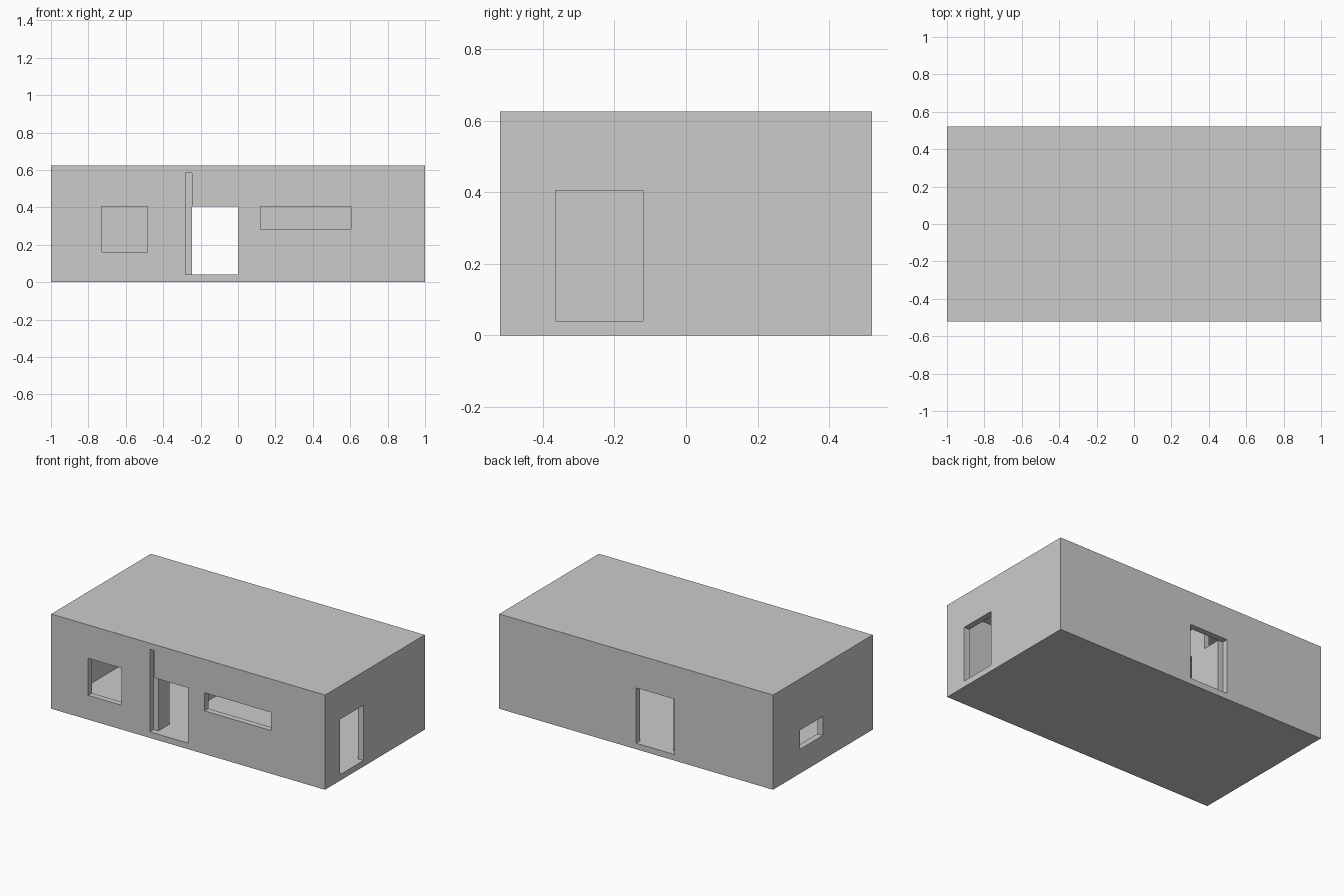
import bpy

if "Cube" in bpy.data.objects:
    bpy.data.objects.remove(bpy.data.objects["Cube"])

T = 0.04                      # wall thickness
X, Y, H = 1.0, 0.52, 0.625    # outer half sizes and height
CEIL = 0.585
HEAD = 0.405                  # shared door and window head height


def box(name, x0, x1, y0, y1, z0, z1):
    """Axis-aligned box from its limits."""
    bpy.ops.mesh.primitive_cube_add(
        size=1, location=((x0 + x1) / 2, (y0 + y1) / 2, (z0 + z1) / 2))
    ob = bpy.context.object
    ob.name = name
    ob.scale = (x1 - x0, y1 - y0, z1 - z0)
    bpy.ops.object.transform_apply(location=True, rotation=True, scale=True)
    return ob


def cut(target, name, *limits):
    """Cut a box-shaped opening out of the target."""
    cutter = box(name, *limits)
    cutter.hide_render = True
    mod = target.modifiers.new(name, 'BOOLEAN')
    mod.operation = 'DIFFERENCE'
    mod.solver = 'EXACT'
    mod.object = cutter
    bpy.context.view_layer.objects.active = target
    bpy.ops.object.modifier_apply(modifier=mod.name)
    bpy.data.objects.remove(cutter, do_unlink=True)


# Outer shell with a hollow interior
shell = box("house_shell", -X, X, -Y, Y, 0, H)
cut(shell, "interior", -X + T, X - T, -Y + T, Y - T, T, CEIL)

# Front wall openings: x range, z range
for name, x0, x1, z0, z1 in (
        ("front_left_window", -0.73, -0.485, 0.16, HEAD),
        ("partition_slot", -0.28, -0.245, T, CEIL),
        ("front_door", -0.26, 0.0, T, HEAD),
        ("front_right_window", 0.12, 0.605, 0.285, HEAD)):
    cut(shell, name, x0, x1, -Y - 0.1, -Y + 0.1, z0, z1)

# Back door, right side door, left side window
cut(shell, "back_door", -0.28, 0.0, Y - 0.1, Y + 0.1, T, HEAD)
cut(shell, "side_door", X - 0.1, X + 0.1, -0.365, -0.12, T, HEAD)
cut(shell, "side_window", -X - 0.1, -X + 0.1, 0.0, 0.24, 0.16, 0.285)

# Inner partition with its doorway and openings
wall = box("partition_wall", -0.28, -0.245, -Y + T, Y - T, T, CEIL)
for name, y0, y1, z0, z1 in (
        ("inner_doorway", -0.365, -0.12, 0.0, HEAD),
        ("inner_window", 0.12, 0.235, 0.16, HEAD),
        ("high_opening", 0.355, 0.475, HEAD, 0.525)):
    cut(wall, name, -0.4, -0.1, y0, y1, z0, z1)
